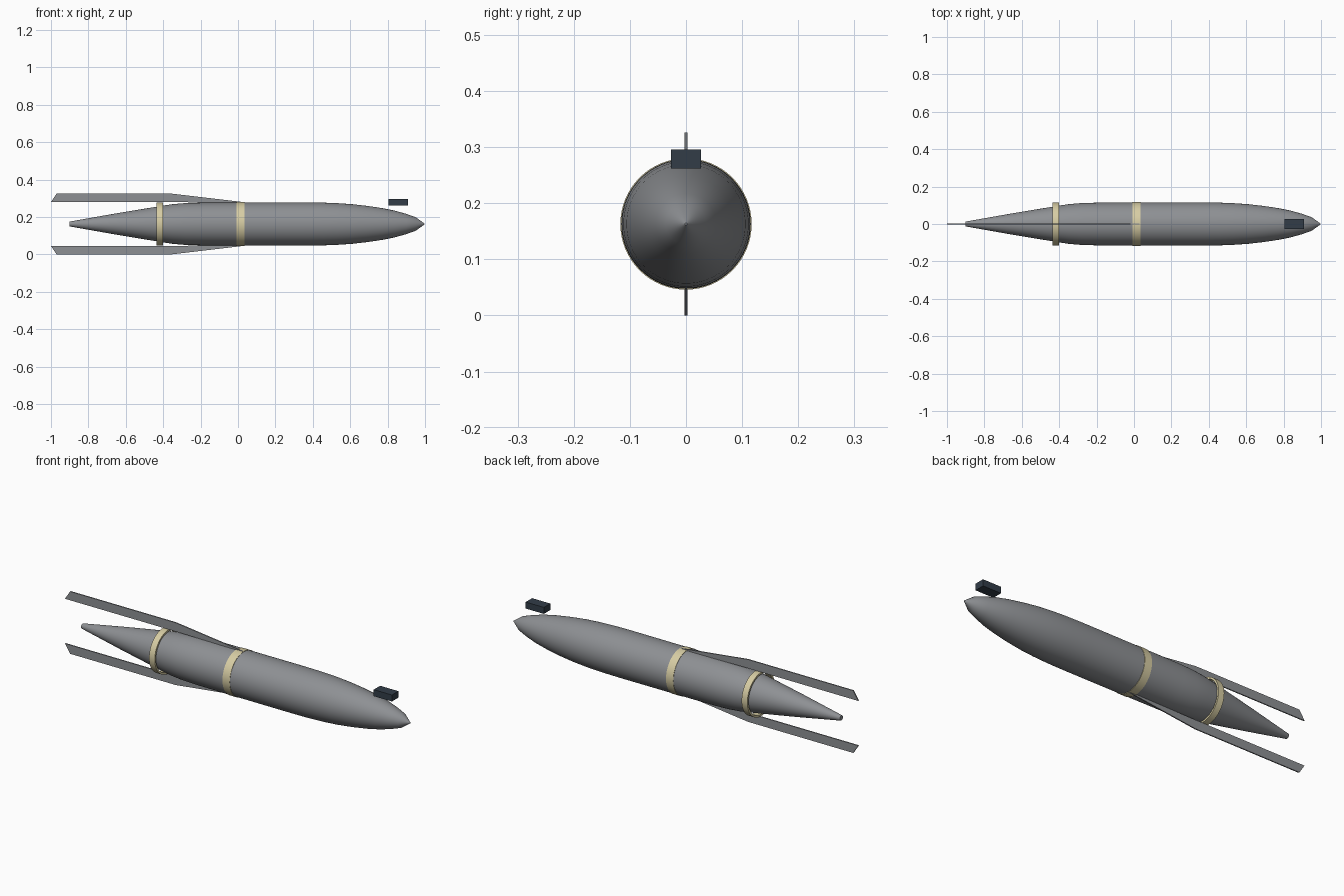
import bpy, bmesh, math

if "Cube" in bpy.data.objects:
    bpy.data.objects.remove(bpy.data.objects["Cube"])

AXIS_Z = 0.163


def material(name, rgb):
    m = bpy.data.materials.new(name)
    m.diffuse_color = (*rgb, 1)
    m.use_nodes = True
    m.node_tree.nodes["Principled BSDF"].inputs["Base Color"].default_value = m.diffuse_color
    return m


GREY = material("body grey", (0.27, 0.28, 0.295))
CREAM = material("band cream", (0.68, 0.61, 0.37))
SLATE = material("dark slate", (0.032, 0.046, 0.064))


def finish(name, bm, mat, smooth=False):
    bmesh.ops.recalc_face_normals(bm, faces=bm.faces)
    me = bpy.data.meshes.new(name)
    bm.to_mesh(me)
    bm.free()
    me.materials.append(mat)
    ob = bpy.data.objects.new(name, me)
    bpy.context.collection.objects.link(ob)
    if smooth:
        bpy.ops.object.select_all(action='DESELECT')
        ob.select_set(True)
        bpy.context.view_layer.objects.active = ob
        bpy.ops.object.shade_smooth_by_angle(angle=math.radians(30))
    return ob


def lathe(name, profile, mat, closed=False, sides=64):
    """Turn (x, radius) points around the long axis."""
    bm = bmesh.new()
    rings = []
    for x, r in profile:
        rings.append([bm.verts.new((x, r * math.cos(2 * math.pi * i / sides),
                                    AXIS_Z + r * math.sin(2 * math.pi * i / sides)))
                      for i in range(sides)])
    pairs = list(zip(rings, rings[1:]))
    if closed:
        pairs.append((rings[-1], rings[0]))
    for a, b in pairs:
        for i in range(sides):
            j = (i + 1) % sides
            bm.faces.new((a[i], a[j], b[j], b[i]))
    if not closed:
        bm.faces.new(rings[0])
        bm.faces.new(rings[-1])
    return finish(name, bm, mat, True)


# Streamlined tank body, tapered tail to rounded nose
lathe("body", [(-0.9, 0.013), (-0.65, 0.057), (-0.42, 0.095), (-0.35, 0.106),
               (-0.28, 0.112), (-0.2, 0.114), (0.0, 0.115), (0.35, 0.1155),
               (0.45, 0.1145), (0.53, 0.1115), (0.61, 0.106), (0.69, 0.097),
               (0.77, 0.085), (0.84, 0.071), (0.9, 0.054), (0.95, 0.036),
               (0.998, 0.002)], GREY)

# Two clamping bands
for name, x0, x1, r_in, r_out in (("front_band", -0.008, 0.034, 0.110, 0.117),
                                  ("rear_band", -0.435, -0.402, 0.104, 0.114)):
    lathe(name, [(x0, r_in), (x0, r_out), (x1, r_out), (x1, r_in)], CREAM, closed=True)

# Upper and lower fins, mirrored about the axis
outline = [(-1.0, 0.117), (-0.97, 0.163), (-0.36, 0.163), (0.03, 0.117), (0.03, 0.114), (-0.36, 0.117)]
for name, side in (("upper_fin", 1), ("lower_fin", -1)):
    bm = bmesh.new()
    face = bm.faces.new([bm.verts.new((x, -0.003, AXIS_Z + side * h)) for x, h in outline])
    new = bmesh.ops.extrude_face_region(bm, geom=[face])["geom"]
    bmesh.ops.translate(bm, vec=(0, 0.006, 0),
                        verts=[v for v in new if isinstance(v, bmesh.types.BMVert)])
    finish(name, bm, GREY)

# Small block above the nose
bm = bmesh.new()
bmesh.ops.create_cube(bm, size=1)
for v in bm.verts:
    v.co = (0.857 + v.co.x * 0.105, v.co.y * 0.053, 0.279 + v.co.z * 0.034)
finish("nose_block", bm, SLATE)
